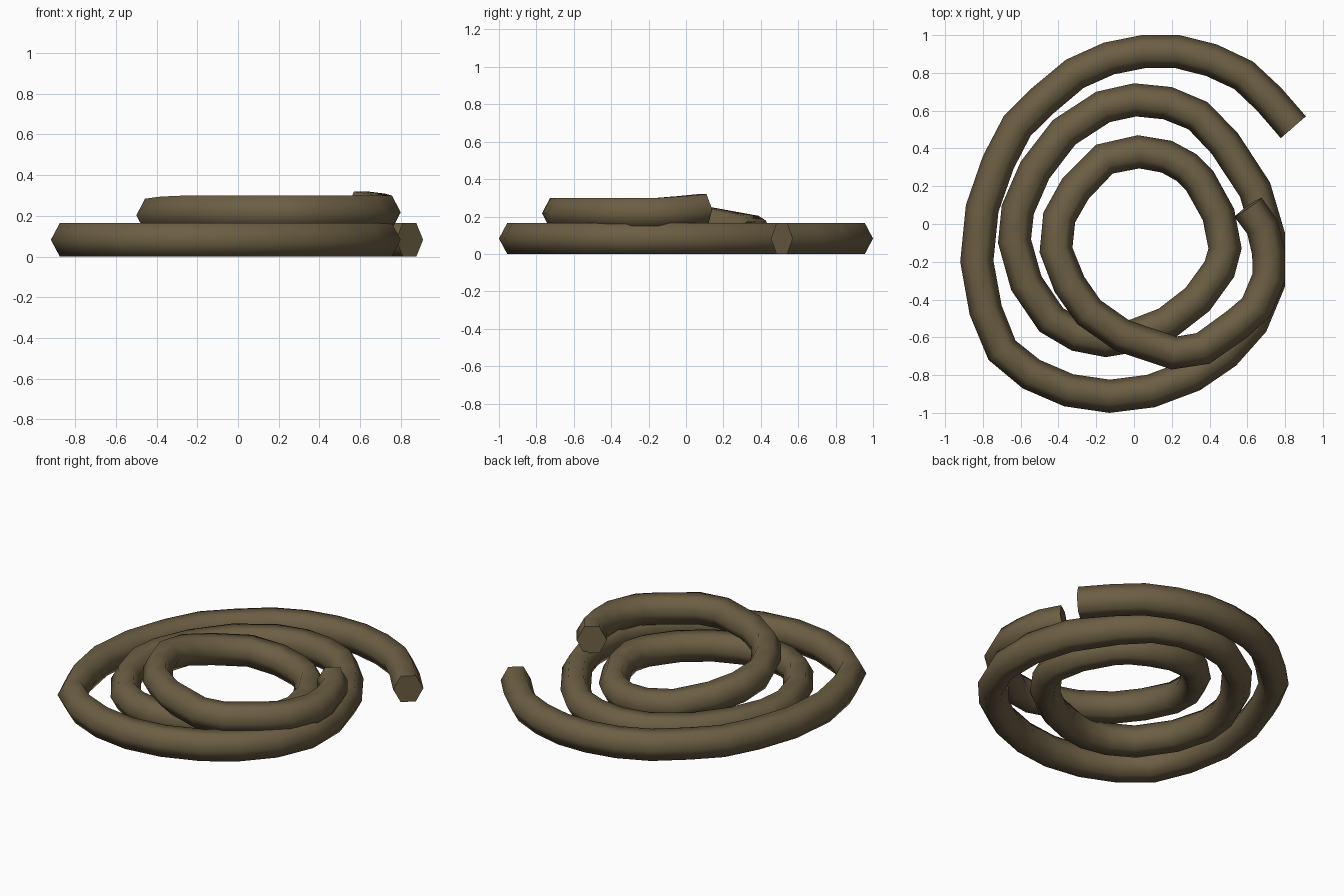
import bpy, bmesh, math
from mathutils import Vector

if "Cube" in bpy.data.objects:
    bpy.data.objects.remove(bpy.data.objects["Cube"])

R, SIDES = 0.088, 6

# Outer edge of the coil seen from above, followed anticlockwise
outer_turn = [(.91, .57), (.78, .72), (.63, .86), (.44, .95), (.24, 1), (.04, 1),
              (-.16, .96), (-.36, .87), (-.54, .72), (-.69, .57), (-.8, .36),
              (-.89, .1), (-.92, -.2), (-.87, -.48), (-.77, -.72), (-.59, -.87),
              (-.37, -.965), (-.13, -1), (.11, -.97), (.35, -.88), (.54, -.75),
              (.7, -.57), (.8, -.33), (.8, -.05)]
middle_turn = [(.72, .22), (.55, .48), (.39, .645), (.2, .725), (0, .745), (-.2, .7),
               (-.43, .55), (-.6, .33), (-.7, .1), (-.72, -.1), (-.65, -.35),
               (-.5, -.57), (-.33, -.67), (-.15, -.705), (.03, -.675)]
inner_turn = [(.22, -.6), (.4, -.46), (.53, -.28), (.57, -.13), (.53, .08), (.42, .28),
              (.33, .37), (.2, .44), (.02, .47), (-.2, .42), (-.38, .24)]
top_turn = [(-.48, .06), (-.5, -.15), (-.42, -.36), (-.3, -.53), (-.1, -.67), (.2, -.77),
            (.4, -.74), (.6, -.6), (.72, -.49), (.8, -.3), (.8, -.14), (.76, .02), (.675, .14)]

# Heights: flat on the ground, then climbing onto the lower turns
flat = len(outer_turn) + len(middle_turn)
heights = [.085] * flat + [.085] * 8 + [.1, .125, .155] + [.185, .205, .215] + [.22] * 8 + [.23, .24]
edge = [Vector((x, y, z)) for (x, y), z in
        zip(outer_turn + middle_turn + inner_turn + top_turn, heights)]

# Hexagonal rope swept along the path
bm = bmesh.new()
rings = []
for i, p in enumerate(edge):
    t = (edge[min(i + 1, len(edge) - 1)] - edge[max(i - 1, 0)]).normalized()
    inward = Vector((-t.y, t.x, 0)).normalized()
    up = t.cross(inward)
    centre = p + inward * R
    ring = []
    for k in range(SIDES):
        a = 2 * math.pi * k / SIDES
        ring.append(bm.verts.new(centre + R * (inward * math.cos(a) + up * 1.08 * math.sin(a))))
    rings.append(ring)
for a, b in zip(rings, rings[1:]):
    for k in range(SIDES):
        n = (k + 1) % SIDES
        bm.faces.new((a[k], a[n], b[n], b[k])).smooth = True
# Flat cut ends
for ring in (rings[0], rings[-1]):
    bm.faces.new(ring)
for ring in (rings[0], rings[-1]):
    for k in range(SIDES):
        bm.edges.get((ring[k], ring[(k + 1) % SIDES])).smooth = False
bmesh.ops.recalc_face_normals(bm, faces=bm.faces)
low = min(v.co.z for v in bm.verts)
bmesh.ops.translate(bm, verts=bm.verts, vec=(0, 0, -low))

mesh = bpy.data.meshes.new("coiled_rope")
bm.to_mesh(mesh)
bm.free()
mat = bpy.data.materials.new("rope brown")
mat.diffuse_color = (0.15, 0.112, 0.057, 1)
mat.use_nodes = True
mat.node_tree.nodes["Principled BSDF"].inputs["Base Color"].default_value = mat.diffuse_color
mesh.materials.append(mat)
bpy.context.collection.objects.link(bpy.data.objects.new("coiled_rope", mesh))
